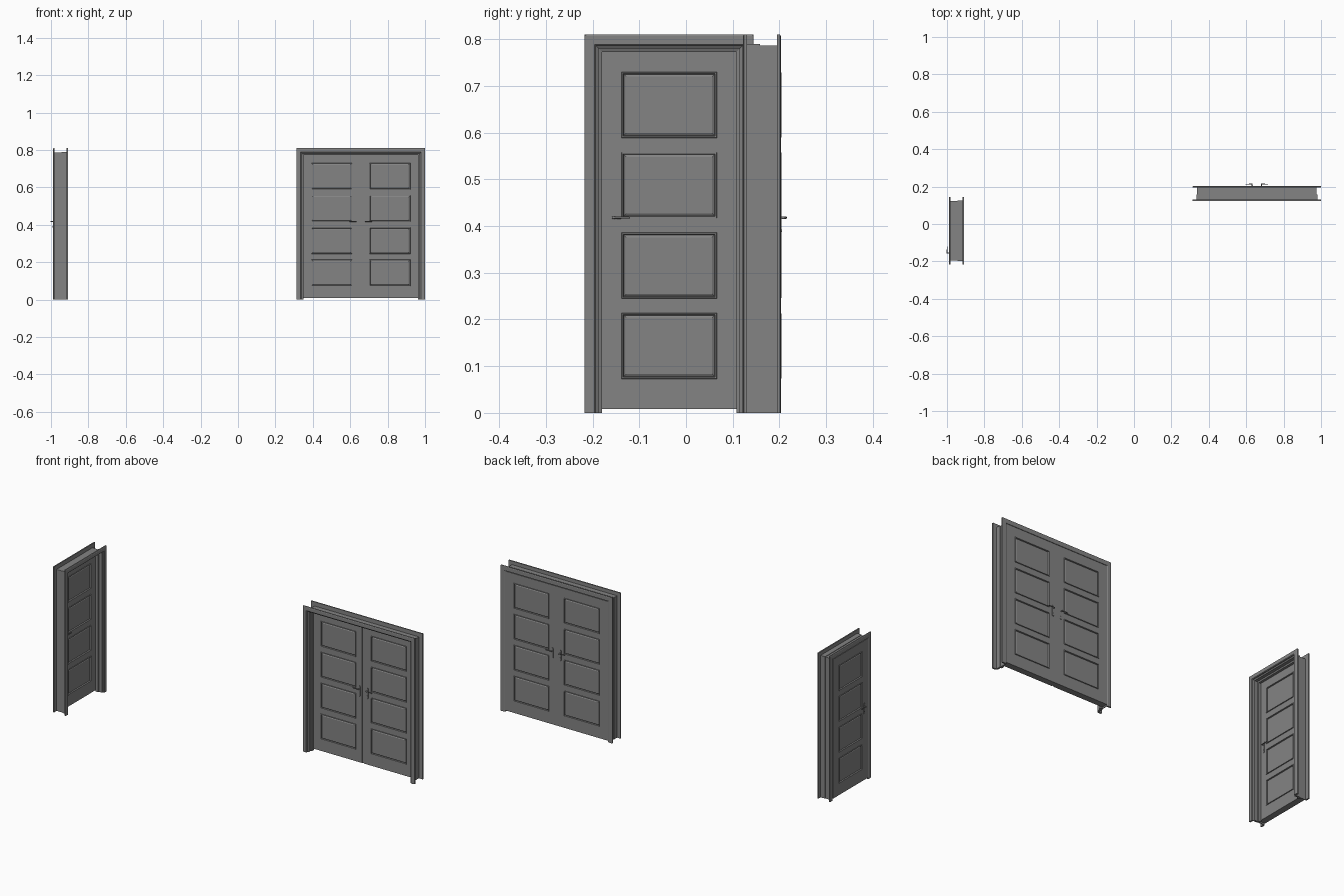
import bpy, bmesh, math
from mathutils import Matrix, Vector

cube = bpy.data.objects.get("Cube")
if cube:
    bpy.data.objects.remove(cube, do_unlink=True)

GREY = (0.23, 0.23, 0.23, 1)
mat = bpy.data.materials.new("door grey")
mat.use_nodes = True
mat.diffuse_color = GREY
mat.node_tree.nodes["Principled BSDF"].inputs["Base Color"].default_value = GREY

HEIGHT = 0.81
LEAF_FRONT, LEAF_BACK = 0.044, 0.079
REBATE = 0.037          # inset of the visible leaf edge from the outer trim
MARGIN = 0.042          # leaf edge to panel edge
FLOOR_GAP = 0.008


def finish(bm, name, place):
    bmesh.ops.recalc_face_normals(bm, faces=bm.faces)
    mesh = bpy.data.meshes.new(name)
    bm.to_mesh(mesh)
    bm.free()
    obj = bpy.data.objects.new(name, mesh)
    obj.data.materials.append(mat)
    obj.matrix_world = place
    bpy.context.collection.objects.link(obj)
    return obj


def add_box(bm, low, high):
    low, high = Vector(low), Vector(high)
    m = Matrix.Translation((low + high) / 2) @ Matrix.Diagonal((*(high - low), 1))
    return bmesh.ops.create_cube(bm, size=1, matrix=m)["verts"]


def add_rod(bm, start, end, r1, r2):
    start, end = Vector(start), Vector(end)
    d = end - start
    m = Matrix.Translation((start + end) / 2) @ d.to_track_quat("Z", "Y").to_matrix().to_4x4()
    bmesh.ops.create_cone(bm, cap_ends=True, segments=16, radius1=r1, radius2=r2,
                          depth=d.length, matrix=m)


def surround(name, width, profile, place, bottom=0):
    """Sweep an (inset, depth) profile up, across and down, with mitred corners."""
    bm = bmesh.new()
    loops = []
    for i, v in profile:
        x, top = width / 2 - i, HEIGHT - i
        path = ((-x, bottom), (-x, top), (x, top), (x, bottom))
        loops.append([bm.verts.new((px, v, pz)) for px, pz in path])
    for a, b in zip(loops, loops[1:] + loops[:1]):
        for k in range(3):
            bm.faces.new((a[k], a[k + 1], b[k + 1], b[k]))
    bm.faces.new([l[0] for l in loops])
    bm.faces.new([l[3] for l in loops])
    return finish(bm, name, place)


def leaf(name, x0, x1, p0, p1, place):
    """Slab with four moulded panels on both sides."""
    bm = bmesh.new()
    add_box(bm, (x0, LEAF_FRONT, FLOOR_GAP), (x1, LEAF_BACK, HEIGHT - REBATE))
    rows = [(0.073 + 0.172 * k, 0.214 + 0.172 * k) for k in range(4)]
    cuts = [((p, 0, 0), (1, 0, 0)) for p in (p0, p1)]
    cuts += [((0, 0, z), (0, 0, 1)) for row in rows for z in row]
    for co, no in cuts:
        bmesh.ops.bisect_plane(bm, geom=bm.verts[:] + bm.edges[:] + bm.faces[:],
                               plane_co=co, plane_no=no)
    bmesh.ops.recalc_face_normals(bm, faces=bm.faces)
    panels = []
    for f in bm.faces:
        c = f.calc_center_median()
        if abs(f.normal.y) > 0.9 and p0 < c.x < p1 and any(a < c.z < b for a, b in rows):
            panels.append(f)
    # raised bead, sunk channel, fielded centre
    for thick, depth in ((0.001, 0.003), (0.004, 0), (0.002, -0.007), (0.007, 0.003)):
        bmesh.ops.inset_individual(bm, faces=panels, thickness=thick, depth=depth)
    return finish(bm, name, place)


def handle(name, u, lever_dir, base, out, place):
    """Back plate, neck, lever and key cylinder; out is the outward depth sign."""
    bm = bmesh.new()
    y = lambda d: base + out * d
    plate = add_box(bm, (u - 0.0055, min(y(0), y(0.003)), 0.375),
                    (u + 0.0055, max(y(0), y(0.003)), 0.435))
    edges = {e for v in plate for e in v.link_edges
             if abs(e.verts[0].co.y - e.verts[1].co.y) > 0.001}
    bmesh.ops.bevel(bm, geom=list(edges), offset=0.003, segments=3, affect="EDGES")
    add_rod(bm, (u, y(0.002), 0.418), (u, y(0.014), 0.418), 0.003, 0.0025)
    add_rod(bm, (u - lever_dir * 0.002, y(0.0125), 0.418),
            (u + lever_dir * 0.036, y(0.0115), 0.418), 0.0025, 0.002)
    add_rod(bm, (u, y(0.002), 0.39), (u, y(0.005), 0.39), 0.003, 0.003)
    obj = finish(bm, name, place)
    bpy.ops.object.select_all(action="DESELECT")
    obj.select_set(True)
    bpy.context.view_layer.objects.active = obj
    bpy.ops.object.shade_smooth_by_angle(angle=math.radians(35))


def door_frame(label, width, place):
    surround(label + "_front_trim", width,
             [(0, 0.009), (0, 0.002), (0.003, 0), (0.021, 0), (0.024, 0.003), (0.024, 0.009)], place)
    surround(label + "_back_trim", width,
             [(0, 0.073), (0, 0.079), (0.003, 0.081), (0.021, 0.081), (0.025, 0.079), (0.025, 0.073)], place)
    # front jamb with rebated stop
    surround(label + "_jamb", width,
             [(0.020, 0.007), (0.024, 0.007), (0.030, 0.011), (0.030, 0.028), (0.037, 0.031),
              (0.037, 0.046), (0.026, 0.046), (0.026, 0.036), (0.020, 0.036)], place)
    surround(label + "_rear_jamb", width,
             [(0.023, 0.036), (0.023, 0.076), (0.0265, 0.076), (0.0265, 0.036)], place)
    # overlapping lip of the leaf, closing against the jamb
    surround(label + "_leaf_lip", width,
             [(0.027, 0.047), (0.027, LEAF_BACK), (REBATE, LEAF_BACK), (REBATE, 0.047)],
             place, FLOOR_GAP)


SIDES = (("front", LEAF_FRONT, -1), ("back", LEAF_BACK, 1))

# Single door, turned to face +x
single = Matrix.Translation((-0.908, -0.036, 0)) @ Matrix.Rotation(math.pi / 2, 4, "Z")
W1 = 0.362
door_frame("single", W1, single)
edge = W1 / 2 - REBATE
leaf("single_leaf", -edge, edge, MARGIN - edge, edge - MARGIN, single)
for side, base, out in SIDES:
    handle("single_handle_" + side, -0.12, 1, base, out, single)

# Double door, facing the front
double = Matrix.Translation((0.6565, 0.122, 0))
W2 = 0.687
door_frame("double", W2, double)
edge = W2 / 2 - REBATE
leaf("double_leaf_right", -edge, -0.008, MARGIN - edge, -0.046, double)
leaf("double_leaf_left", 0.004, edge, 0.046, edge - MARGIN, double)
bm = bmesh.new()
add_box(bm, (-0.008, LEAF_FRONT + 0.004, FLOOR_GAP), (0.004, LEAF_BACK, HEIGHT - REBATE))
finish(bm, "meeting_strip", double)
for side, base, out in SIDES:
    for hand, s in (("right", -1), ("left", 1)):
        handle("double_handle_%s_%s" % (hand, side), s * 0.0245, s, base, out, double)
